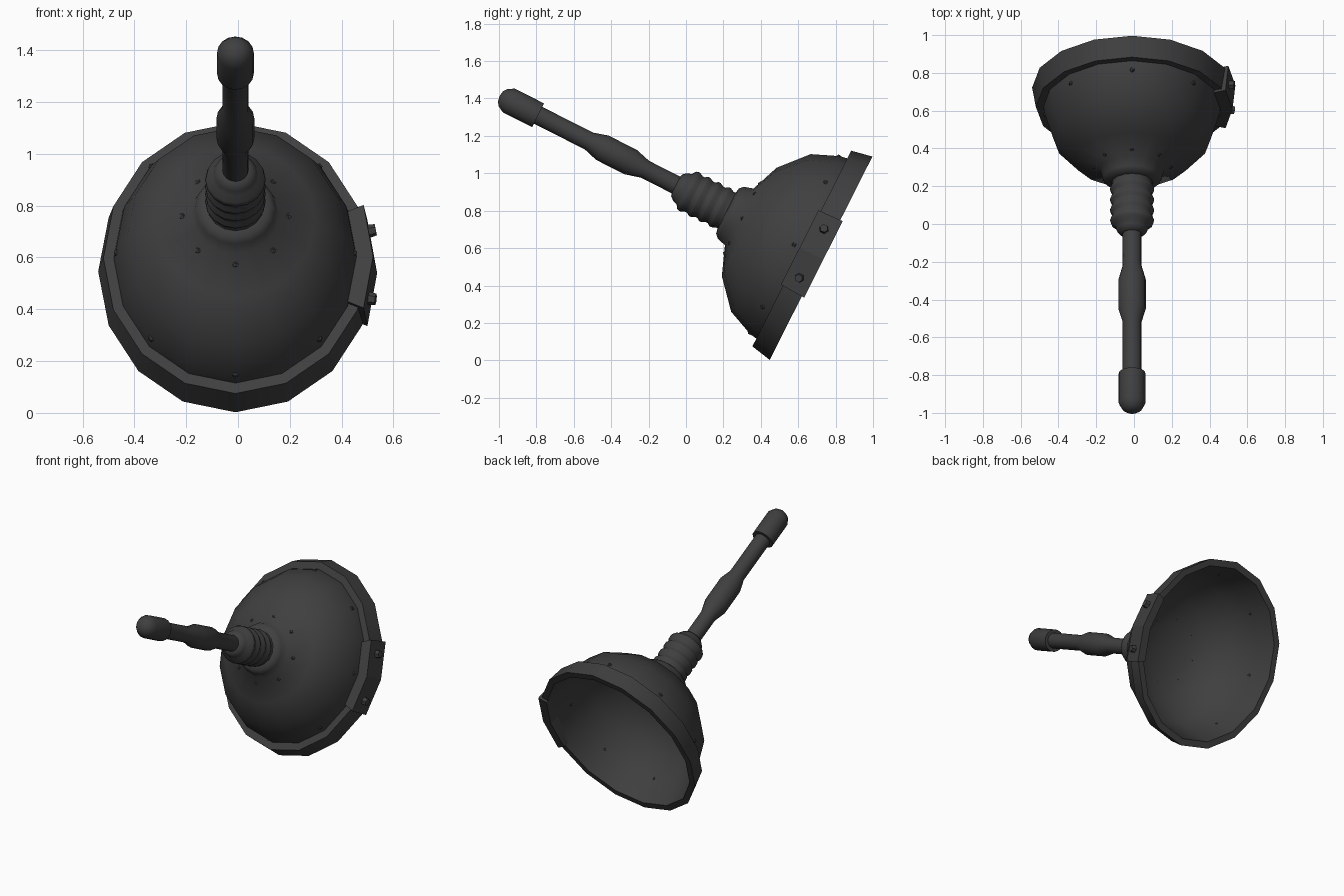
import bpy, bmesh, math
from mathutils import Matrix, Vector

if "Cube" in bpy.data.objects:
    bpy.data.objects.remove(bpy.data.objects["Cube"])

# Tilted frame: local z runs from the cup mouth up the handle
FRAME = Matrix.Translation((-0.01, 0.722, 0.546)) @ Matrix.Rotation(math.radians(63.2), 4, 'X')
OVAL = 1.15   # the cup is taller than wide

mat = bpy.data.materials.new("dark_grey")
mat.diffuse_color = (0.05, 0.05, 0.05, 1)
mat.use_nodes = True
mat.node_tree.nodes["Principled BSDF"].inputs["Base Color"].default_value = mat.diffuse_color


def finish(name, bm, smooth=True, angle=40, recalc=True):
    if recalc:
        bmesh.ops.recalc_face_normals(bm, faces=bm.faces)
    me = bpy.data.meshes.new(name)
    bm.to_mesh(me)
    bm.free()
    me.materials.append(mat)
    ob = bpy.data.objects.new(name, me)
    bpy.context.collection.objects.link(ob)
    ob.matrix_world = FRAME
    if smooth:
        bpy.ops.object.select_all(action='DESELECT')
        ob.select_set(True)
        bpy.context.view_layer.objects.active = ob
        bpy.ops.object.shade_smooth_by_angle(angle=math.radians(angle))
    return ob


def ring_point(t, r, a, k=1.0):
    return Vector((r / k * math.cos(a), r * math.sin(a), t))


def lathe(name, profile, n=16, closed=False, sweep=None, **kw):
    """Spin (height, radius, oval) points; sweep = angle list for a partial turn.
    Profiles that run downwards on the outside give outward faces."""
    bm = bmesh.new()
    angles = sweep or [2 * math.pi * i / n for i in range(n)]
    rings = []
    for a in angles:
        rings.append([bm.verts.new(ring_point(p[0], p[1], a, p[2] if len(p) > 2 else 1)) for p in profile])
    m, c = len(profile), len(angles)
    for i in range(c - 1 if sweep else c):
        A, B = rings[i], rings[(i + 1) % c]
        for j in range(m if closed else m - 1):
            q = (j + 1) % m
            bm.faces.new((A[j], A[q], B[q], B[j]))
    if sweep:
        bm.faces.new(rings[0])
        bm.faces.new(rings[-1])
    bmesh.ops.remove_doubles(bm, verts=bm.verts, dist=1e-5)
    return finish(name, bm, **kw)


# Handle: shaft with a swollen grip and a rounded end knob
lathe("handle", [(1.925, 0), (1.92, 0.03), (1.905, 0.052), (1.87, 0.071), (1.695, 0.071),
                 (1.695, 0.05), (1.39, 0.05), (1.31, 0.073), (1.14, 0.073), (1.055, 0.05),
                 (0.85, 0.05)], recalc=False)

# Softly ribbed collar joining handle and cup
collar = [(0.87, 0.045), (0.865, 0.065), (0.845, 0.082), (0.82, 0.09), (0.805, 0.112)]
for i in range(4):
    t = 0.785 - i * 0.062
    collar += [(t, 0.117), (t - 0.022, 0.106), (t - 0.036, 0.106), (t - 0.05, 0.116)]
collar += [(0.54, 0.115)]
lathe("collar", collar, angle=60, recalc=False)

# Cup shell: outside from the neck down to the rim
outer = [(0.565, 0.11, 1), (0.56, 0.135, 1), (0.54, 0.155, 1), (0.49, 0.17, 1), (0.43, 0.325, 1.06),
         (0.30, 0.472, 1.13), (0.155, 0.533, OVAL), (0.113, 0.54, OVAL)]
lathe("cup", outer, angle=80, recalc=False)

# Cup lining: hollow inside from the mouth up to the neck
inner = [(0.0, 0.565, OVAL), (0.15, 0.518, OVAL), (0.29, 0.457, 1.13), (0.415, 0.315, 1.06),
         (0.47, 0.165, 1), (0.48, 0, 1)]
lathe("cup_lining", inner, angle=80, recalc=False)

# Faceted rim band around the mouth
lathe("rim", [(0.113, 0.535, OVAL), (0.115, 0.586, OVAL), (0.0, 0.609, OVAL), (0.0, 0.565, OVAL)],
      recalc=False)

# Repair clip wrapped over two facets of the rim
STEP = math.radians(22.5)
lathe("clip", [(-0.014, 0.565, OVAL), (-0.014, 0.629, OVAL), (0.128, 0.611, OVAL), (0.128, 0.53, OVAL)],
      closed=True, sweep=[-STEP * 0.95, 0, STEP * 0.95], smooth=False)

# Hexagonal bolts through the clip
for side, label in ((1, "upper"), (-1, "lower")):
    bm = bmesh.new()
    normal = Vector((0.985, 0.17 * side, 0.1)).normalized()
    place = Matrix.Translation(Vector((0.522, 0.147 * side, 0.057)))
    bmesh.ops.create_cone(bm, cap_ends=True, segments=6, radius1=0.028, radius2=0.022, depth=0.04,
                          matrix=place @ normal.to_track_quat('Z', 'Y').to_matrix().to_4x4())
    finish(label + "_clip_bolt", bm, smooth=False)

# Low rivets: one circle near the neck, one near the rim
for name, t, r, k in (("neck_rivets", 0.467, 0.207, 1.02), ("rim_rivets", 0.16, 0.524, OVAL)):
    bm = bmesh.new()
    for i in range(8):
        bmesh.ops.create_icosphere(bm, subdivisions=1, radius=0.015,
                                   matrix=Matrix.Translation(ring_point(t, r, i * math.pi / 4, k)))
    finish(name, bm)
